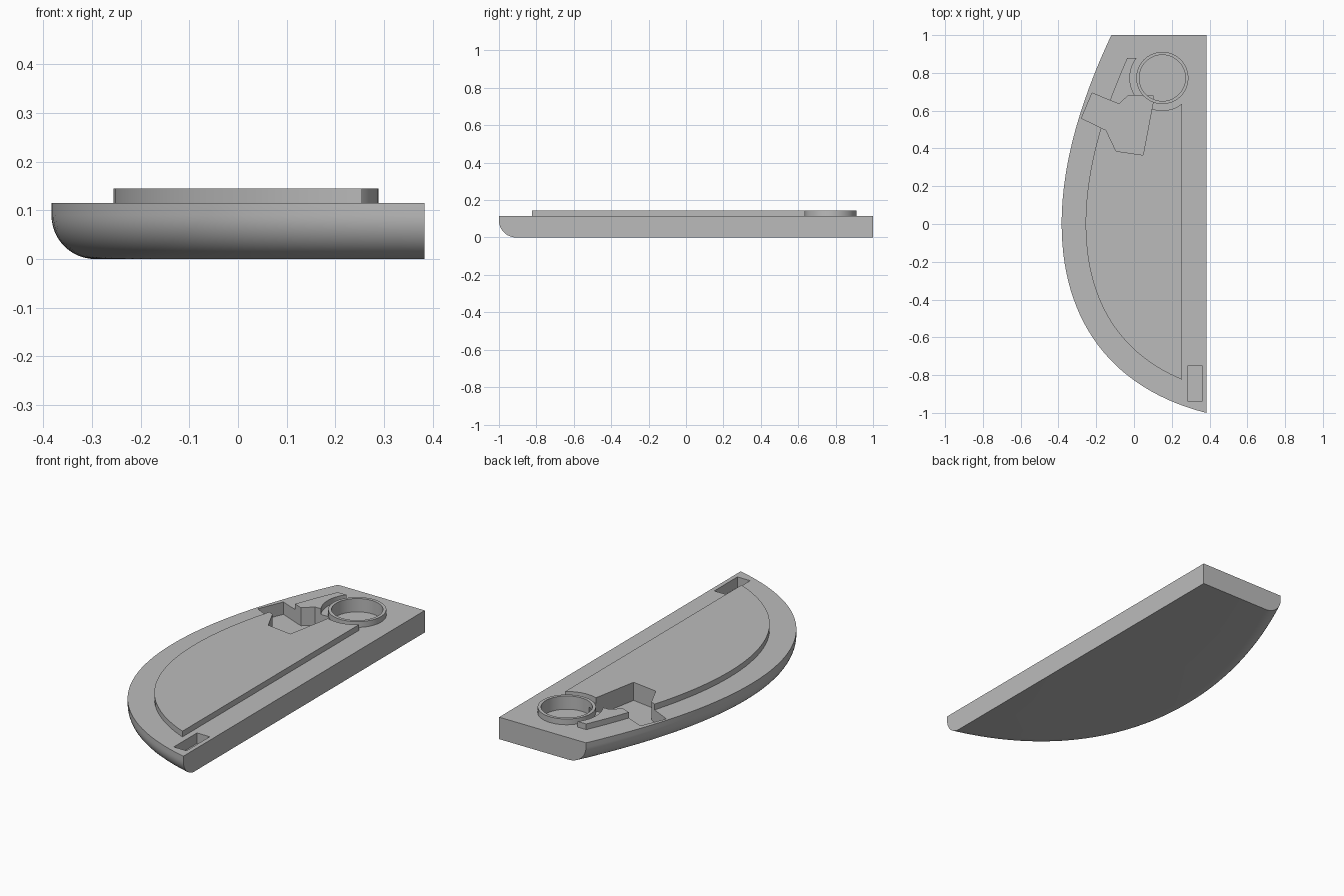
import bpy, bmesh, math
from mathutils import Vector

cube = bpy.data.objects.get("Cube")
if cube:
    bpy.data.objects.remove(cube)

HALF = 0.383                    # half width of the body
DECK, TOP = 0.115, 0.145        # body top, raised plate top
RADIUS = 0.09                   # rounding of the curved lower edge
RING = (0.15, 0.773)            # ring centre

grey = bpy.data.materials.new("plain grey")
grey.use_nodes = True
grey.diffuse_color = (0.5, 0.5, 0.5, 1)
grey.node_tree.nodes["Principled BSDF"].inputs["Base Color"].default_value = (0.5, 0.5, 0.5, 1)


def finish(bm, name):
    bmesh.ops.recalc_face_normals(bm, faces=bm.faces)
    mesh = bpy.data.meshes.new(name)
    bm.to_mesh(mesh)
    bm.free()
    mesh.materials.append(grey)
    obj = bpy.data.objects.new(name, mesh)
    bpy.context.collection.objects.link(obj)
    return obj


def loft(name, loops):
    """Skin a stack of closed loops and cap both ends."""
    bm = bmesh.new()
    rows = [[bm.verts.new(p) for p in loop] for loop in loops]
    for low, high in zip(rows, rows[1:]):
        for i in range(len(low)):
            j = (i + 1) % len(low)
            bm.faces.new((low[i], low[j], high[j], high[i]))
    bm.faces.new(rows[0])
    bm.faces.new(rows[-1])
    return finish(bm, name)


def prism(name, outline, z0, z1):
    return loft(name, [[(x, y, z) for x, y in outline] for z in (z0, z1)])


def circle(r, n=96):
    return [(RING[0] + r * math.cos(math.tau * i / n),
             RING[1] + r * math.sin(math.tau * i / n)) for i in range(n)]


def activate(obj):
    bpy.ops.object.select_all(action='DESELECT')
    obj.select_set(True)
    bpy.context.view_layer.objects.active = obj


def cut(obj, *cutters):
    activate(obj)
    for cutter in cutters:
        mod = obj.modifiers.new("cut", 'BOOLEAN')
        mod.operation, mod.solver, mod.object = 'DIFFERENCE', 'EXACT', cutter
        bpy.ops.object.modifier_apply(modifier=mod.name)


def smooth(obj):
    activate(obj)
    bpy.ops.object.shade_smooth_by_angle(angle=math.radians(30))


# Curved side: two bezier spans from the back end to the front tip
def bezier(a, b, c, d, n=28):
    pts = []
    for i in range(n + 1):
        t = i / n
        s = 1 - t
        p = a * s**3 + b * 3 * s * s * t + c * 3 * s * t * t + d * t**3
        v = (b - a) * s * s + (c - b) * 2 * s * t + (d - c) * t * t
        pts.append((p, Vector((-v.y, v.x)).normalized()))
    return pts


V = Vector
waist = V((-HALF, 0))
side = bezier(V((-0.12, 1)), V((-0.275, 0.67)), V((-HALF, 0.33)), waist)[:-1]
side += bezier(waist, V((-HALF, -0.5)), V((-0.13, -0.87)), V((HALF, -1)))


def side_loop(inset):
    """Inset the curved side; its ends slide along the straight edges."""
    pts = [p + n * inset for p, n in side]
    p, n = side[0]
    pts[0] = p + V((inset / n.x, 0))
    p, n = side[-1]
    pts[-1] = p + V((0, inset / n.y))
    return [(p.x, p.y) for p in pts] + [(HALF, 1)]


# Body with a rounded lower edge
loops = []
for i in range(13):
    a = math.pi / 2 * i / 12
    z = RADIUS * (1 - math.cos(a))
    loops.append([(x, y, z) for x, y in side_loop(RADIUS * (1 - math.sin(a)))])
loops.append([(x, y, DECK) for x, y in side_loop(0)])
body = loft("body", loops)

# Raised plate, trimmed straight at the right edge and the back
plate = prism("raised_plate", side_loop(0.127), DECK, TOP)
right_trim = prism("right_trim", [(0.255, -2), (1, -2), (1, 2), (0.255, 2)], 0, 1)
back_trim = prism("back_trim", [(-1, 0.878), (1, 0.878), (1, 2), (-1, 2)], 0, 1)
ring_gap = prism("ring_gap", circle(0.172), 0, 1)

# Pocket, round well and slot
pocket = prism("pocket_cutter", [
    (-0.222, 0.693), (-0.08, 0.635), (-0.03, 0.68), (0.1, 0.68), (0.1, 0.64),
    (0.048, 0.365), (-0.095, 0.386), (-0.148, 0.497), (-0.278, 0.56)], 0.05, 1)
well = prism("well_cutter", circle(0.122), 0.075, 1)
slot = prism("slot_cutter", [(0.286, -0.94), (0.36, -0.94), (0.36, -0.748), (0.286, -0.748)], 0.06, 1)

cut(body, pocket, well, slot)
cut(plate, right_trim, back_trim, ring_gap, pocket)

# Ring around the well
ring = prism("ring", circle(0.138), DECK, TOP)
ring_hole = prism("ring_hole", circle(0.122), 0, 1)
cut(ring, ring_hole)

for part in (body, plate, ring):
    smooth(part)
for helper in (right_trim, back_trim, ring_gap, pocket, well, slot, ring_hole):
    bpy.data.objects.remove(helper)
